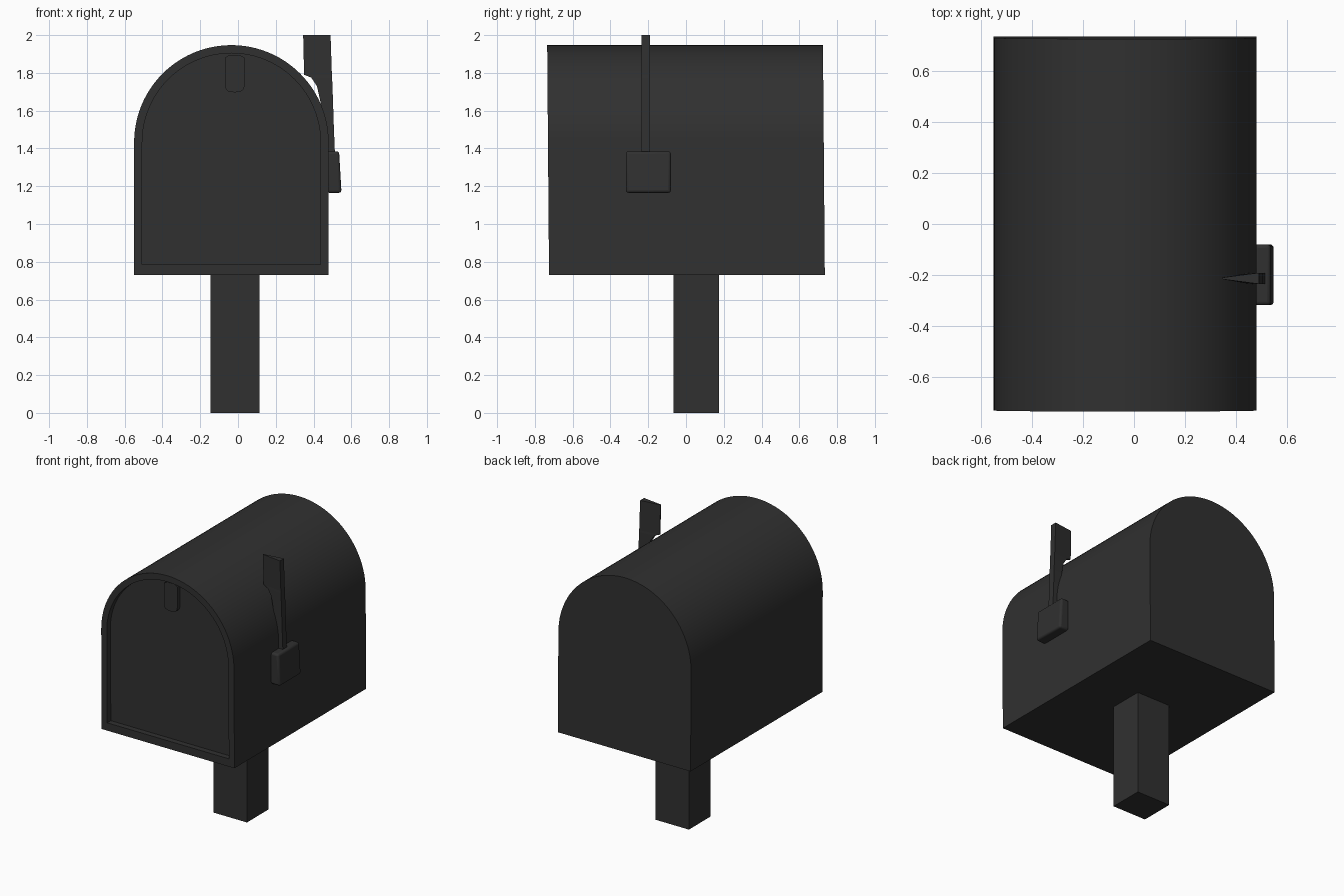
import bpy, bmesh, math

if "Cube" in bpy.data.objects:
    bpy.data.objects.remove(bpy.data.objects["Cube"])

CX = -0.035          # body centre line


def finish(name, bm, smooth=False, bevel=0):
    bmesh.ops.recalc_face_normals(bm, faces=bm.faces)
    me = bpy.data.meshes.new(name)
    bm.to_mesh(me)
    bm.free()
    ob = bpy.data.objects.new(name, me)
    bpy.context.collection.objects.link(ob)
    if bevel:
        m = ob.modifiers.new("bevel", 'BEVEL')
        m.width, m.segments = bevel, 3
    if smooth:
        bpy.context.view_layer.objects.active = ob
        ob.select_set(True)
        bpy.ops.object.shade_smooth_by_angle(angle=math.radians(30))
        ob.select_set(False)
    ob.data.materials.append(black)
    return ob


def loft(bm, loops):
    """Skin a list of equal-length point loops and cap both ends."""
    rings = [[bm.verts.new(p) for p in loop] for loop in loops]
    n = len(rings[0])
    for a, b in zip(rings, rings[1:]):
        for i in range(n):
            j = (i + 1) % n
            bm.faces.new((a[i], a[j], b[j], b[i]))
    bm.faces.new(rings[0])
    bm.faces.new(rings[-1])


def arch(y, side=0.0, low=0.0, n=48):
    """Mailbox outline, inset by side and low; leans forward very slightly."""
    r = 0.515 - side
    pts = [(CX - r, 0.73 + low), (CX + r, 0.73 + low)]
    pts += [(CX + r * math.cos(math.pi * i / n), 1.432 + r * math.sin(math.pi * i / n))
            for i in range(n + 1)]
    return [(x, y - 0.008 * (z - 1.34), z) for x, z in pts]


black = bpy.data.materials.new("black_paint")
black.diffuse_color = (0.03, 0.03, 0.03, 1)
black.use_nodes = True
black.node_tree.nodes["Principled BSDF"].inputs["Base Color"].default_value = black.diffuse_color

# Body shell with the door panel sunk behind a rim
bm = bmesh.new()
loft(bm, [arch(0.73), arch(-0.73), arch(-0.73, 0.043, 0.055), arch(-0.69, 0.043, 0.055)])
finish("mailbox_body", bm, smooth=True)

# Post
bm = bmesh.new()
bmesh.ops.create_cube(bm, size=1)
for v in bm.verts:
    v.co = (-0.015 + v.co.x * 0.26, 0.055 + v.co.y * 0.24, 0.37 + v.co.z * 0.74)
finish("post", bm)

# Door pull tab with a rounded lower end
tab = [(-0.07, 1.88), (-0.045, 1.895), (0.01, 1.895), (0.035, 1.88)]
tab += [(-0.0175 + math.copysign(abs(math.cos(a)) ** 0.6, math.cos(a)) * 0.0525,
         1.745 - 0.048 * math.sin(a) ** 0.8) for a in
        [math.pi * (0.001 + 0.998 * i / 10) for i in range(11)]]
bm = bmesh.new()
loft(bm, [[(x, y, z) for x, z in tab] for y in (-0.68, -0.722)])
finish("door_tab", bm, smooth=True)

# Flag and its arm: rows of (z, inner x, outer x), thinning to a blade inward
rows = [(2.0, 0.345, 0.49), (1.79, 0.35, 0.497), (1.775, 0.388, 0.498),
        (1.73, 0.418, 0.50), (1.65, 0.436, 0.503), (1.55, 0.452, 0.506),
        (1.25, 0.475, 0.518)]


def flag_row(z, a, b):
    t = 0.003 + 0.019 * min(1, max(0, (a - 0.345) / 0.11))
    y = -0.213
    return [(a, y - t, z), (b, y - 0.022, z), (b, y + 0.022, z), (a, y + t, z)]


bm = bmesh.new()
loft(bm, [flag_row(*r) for r in rows])
finish("flag", bm)

# Flag bracket: slightly tilted rounded block on the side wall
side = [(0.47, 1.165), (0.548, 1.165), (0.535, 1.385), (0.47, 1.385)]
bm = bmesh.new()
loft(bm, [[(x, y, z) for x, z in side] for y in (-0.318, -0.08)])
finish("flag_bracket", bm, smooth=True, bevel=0.014)
